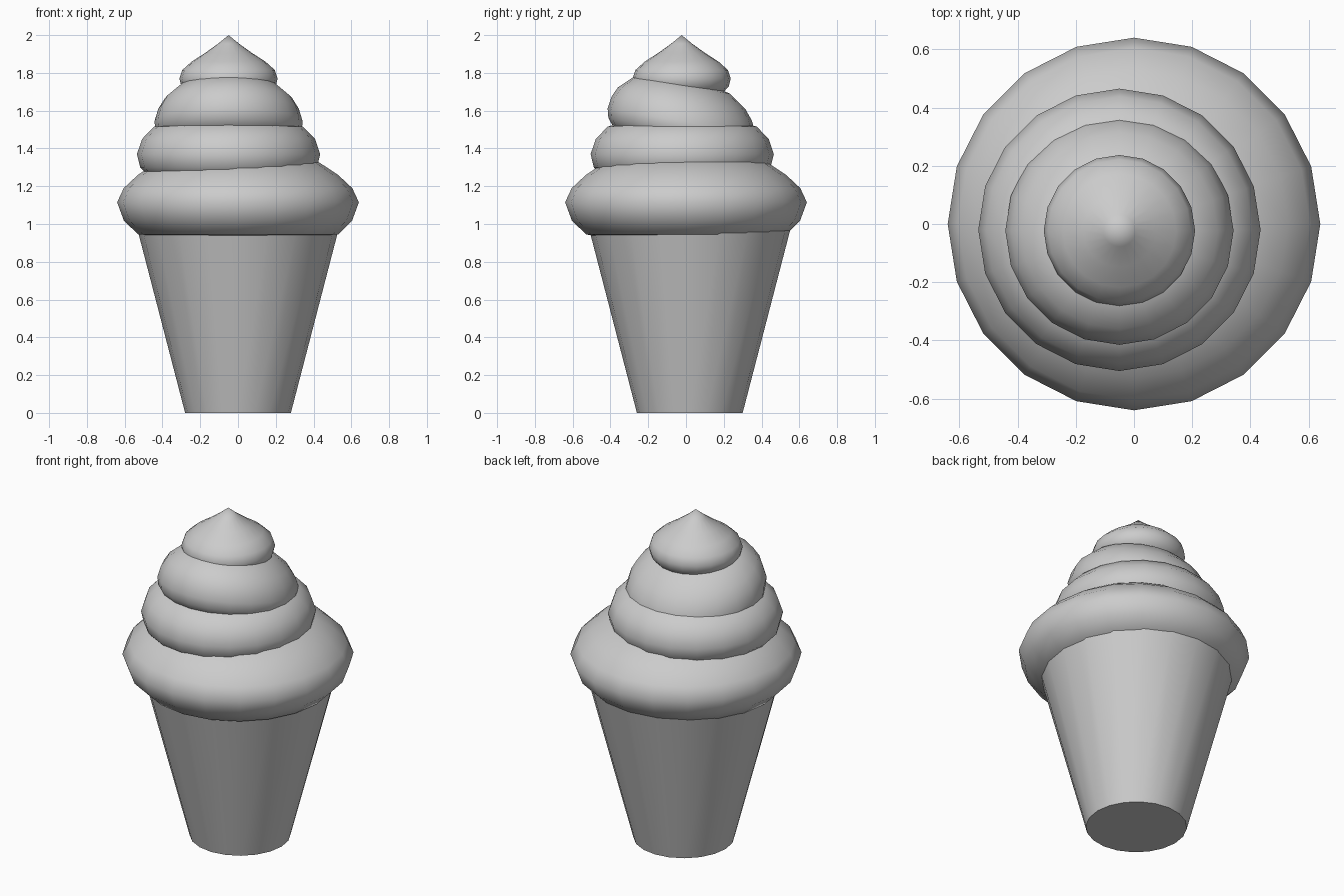
import bpy, bmesh, math

if "Cube" in bpy.data.objects:
    bpy.data.objects.remove(bpy.data.objects["Cube"])

SIDES = 20


def lathe(name, profile, cx=0.0, cy=0.0, tilt=0.0, angle=60):
    """Revolve (radius, z) points; radius 0 makes a pole. tilt leans the ring along y."""
    bm = bmesh.new()
    rings = []
    for r, z in profile:
        n = SIDES if r > 0 else 1
        ring = []
        for i in range(n):
            a = 2 * math.pi * i / SIDES
            x, y = r * math.cos(a), r * math.sin(a)
            ring.append(bm.verts.new((cx + x, cy + y, z - tilt * y)))
        rings.append(ring)
    for lo, hi in zip(rings, rings[1:]):
        for i in range(SIDES):
            j = (i + 1) % SIDES
            if len(lo) == 1:
                bm.faces.new((lo[0], hi[j], hi[i]))
            elif len(hi) == 1:
                bm.faces.new((lo[i], lo[j], hi[0]))
            else:
                bm.faces.new((lo[i], lo[j], hi[j], hi[i]))
    # close open ends with flat caps
    if len(rings[0]) > 1:
        bm.faces.new(rings[0][::-1])
    if len(rings[-1]) > 1:
        bm.faces.new(rings[-1])
    bmesh.ops.recalc_face_normals(bm, faces=bm.faces)
    mesh = bpy.data.meshes.new(name)
    bm.to_mesh(mesh)
    bm.free()
    ob = bpy.data.objects.new(name, mesh)
    bpy.context.collection.objects.link(ob)
    bpy.ops.object.select_all(action='DESELECT')
    ob.select_set(True)
    bpy.context.view_layer.objects.active = ob
    bpy.ops.object.shade_smooth_by_angle(angle=math.radians(angle))
    return ob


# Tapered wafer cup
lathe("wafer_cup", [(0.28, 0), (0.54, 1.0)], cy=0.02)

# Wide bottom layer of cream
lathe("cream_layer_1", [(0.42, 0.925), (0.53, 0.945), (0.605, 1.02), (0.64, 1.115),
                        (0.605, 1.19), (0.53, 1.26), (0.43, 1.326), (0.3, 1.35)])

# Second layer, pushed slightly off centre
lathe("cream_layer_2", [(0.3, 1.23), (0.42, 1.25), (0.468, 1.30), (0.485, 1.37),
                        (0.458, 1.45), (0.395, 1.515), (0.25, 1.56)], -0.05, -0.02)

# Third layer, leaning back
lathe("cream_layer_3", [(0.28, 1.41), (0.36, 1.45), (0.388, 1.495), (0.392, 1.545),
                        (0.372, 1.61), (0.338, 1.665), (0.257, 1.733), (0.12, 1.77)],
      -0.05, -0.023, tilt=0.17)

# Pointed top swirl
lathe("cream_tip", [(0.12, 1.66), (0.215, 1.69), (0.25, 1.73), (0.26, 1.77),
                    (0.245, 1.815), (0.195, 1.86), (0.125, 1.905),
                    (0.055, 1.955), (0, 2.0)], -0.05, -0.023)
